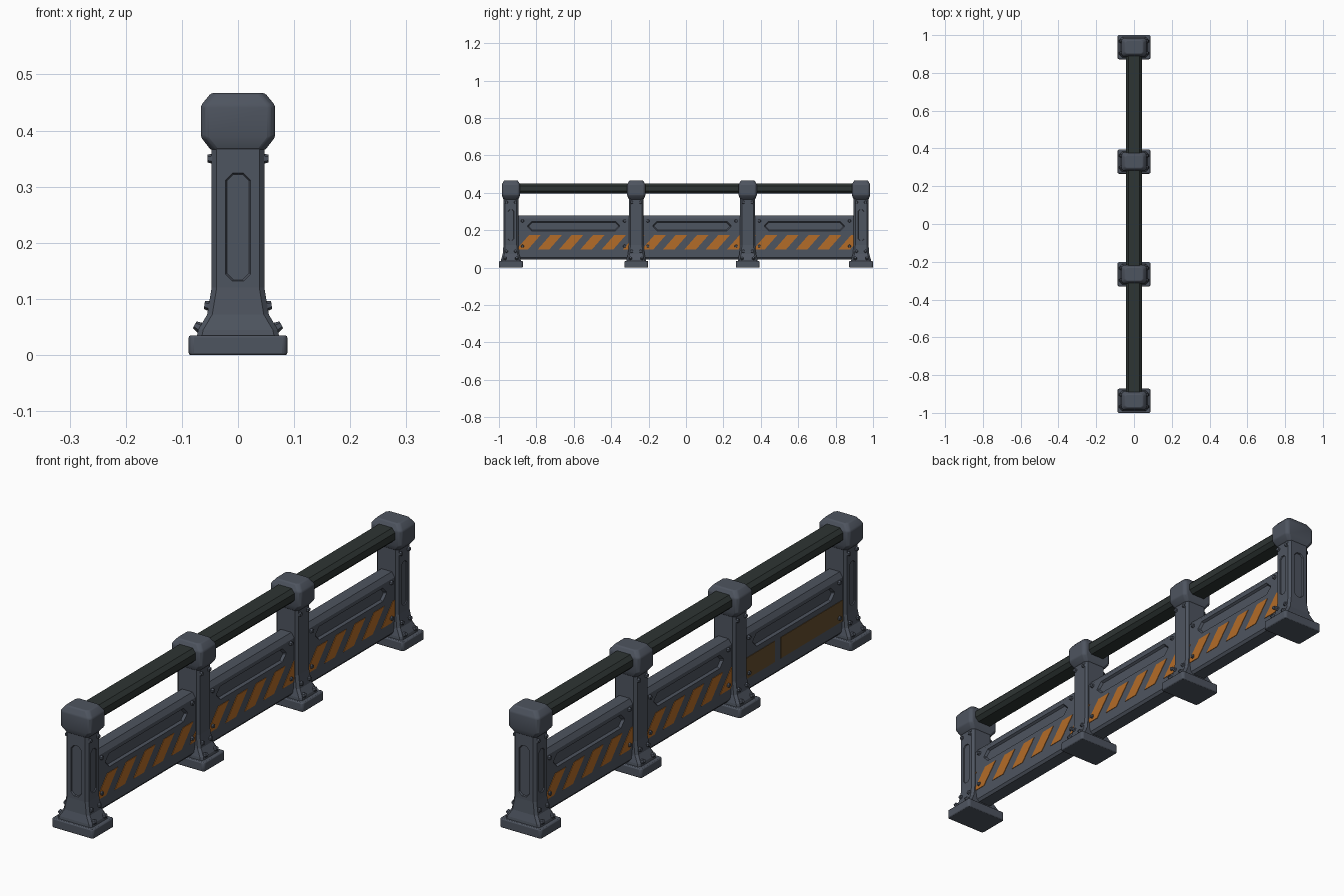
import bpy, bmesh, math
from mathutils import Matrix, Vector

old = bpy.data.objects.get("Cube")
if old:
    bpy.data.objects.remove(old, do_unlink=True)


def material(name, rgb):
    m = bpy.data.materials.new(name)
    m.use_nodes = True
    m.diffuse_color = (*rgb, 1)
    bsdf = next(n for n in m.node_tree.nodes if n.type == "BSDF_PRINCIPLED")
    bsdf.inputs["Base Color"].default_value = (*rgb, 1)
    bsdf.inputs["Roughness"].default_value = 0.7
    return m


STEEL = material("slate grey steel", (0.076, 0.089, 0.115))
RAIL = material("dark green grey", (0.027, 0.035, 0.033))
ORANGE = material("hazard orange", (0.456, 0.150, 0.021))
BROWN = material("worn brown", (0.13, 0.075, 0.026))
Z = Vector((0, 0, 1))


def finish(name, bm, mat, bevel=0):
    bmesh.ops.recalc_face_normals(bm, faces=bm.faces)
    me = bpy.data.meshes.new(name)
    bm.to_mesh(me)
    bm.free()
    me.materials.append(mat)
    ob = bpy.data.objects.new(name, me)
    bpy.context.collection.objects.link(ob)
    if bevel:
        mod = ob.modifiers.new("soft edges", "BEVEL")
        mod.width, mod.segments, mod.limit_method = bevel, 2, "ANGLE"
    return ob


def loft(bm, rings):
    """Skin a stack of equal point loops and cap both ends."""
    loops = [[bm.verts.new(p) for p in r] for r in rings]
    n = len(loops[0])
    for a, b in zip(loops, loops[1:]):
        for i in range(n):
            bm.faces.new((a[i], a[(i + 1) % n], b[(i + 1) % n], b[i]))
    bm.faces.new(loops[0])
    bm.faces.new(loops[-1])


def octagon(hx, hy, c):
    """Rectangle with cut corners."""
    return [(hx, hy - c), (hx - c, hy), (c - hx, hy), (-hx, hy - c),
            (-hx, c - hy), (c - hx, -hy), (hx - c, -hy), (hx, c - hy)]


def frame(normal, loc):
    """Local u, v, w axes mapped to sideways, up and outward."""
    n = Vector(normal)
    m = Matrix((Z.cross(n), Z, n)).transposed().to_4x4()
    m.translation = loc
    return m


def carve(ob, outer, inner, depth, normal, loc):
    """Sink a slope-sided recess into one side of a part."""
    bm = bmesh.new()
    loft(bm, [[(u, v, 0.004) for u, v in outer], [(u, v, -depth) for u, v in inner]])
    bm.transform(frame(normal, loc))
    cutter = finish("recess_cutter", bm, STEEL)
    cutter.hide_render = True
    mod = ob.modifiers.new("recess", "BOOLEAN")
    mod.operation, mod.object = "DIFFERENCE", cutter
    bpy.context.view_layer.objects.active = ob
    bpy.ops.object.modifier_apply(modifier=mod.name)
    bpy.data.objects.remove(cutter, do_unlink=True)


def bolts(name, spots):
    """Hexagonal bolt heads from (location, outward direction) pairs."""
    bm = bmesh.new()
    for loc, out in spots:
        m = Vector(out).to_track_quat("Z", "Y").to_matrix().to_4x4()
        m.translation = loc
        bmesh.ops.create_cone(bm, cap_ends=True, segments=6, radius1=0.01,
                              radius2=0.007, depth=0.012, matrix=m)
    return finish(name, bm, STEEL)


def post(label, y, end):
    # foot plate
    bm = bmesh.new()
    loft(bm, [[(a, b + y, z) for a, b in octagon(0.088, 0.064, 0.006)] for z in (0, 0.035)])
    finish(label + "_foot", bm, STEEL, 0.004)
    # flared shaft
    bm = bmesh.new()
    sections = [(0.03, 0.074, 0.054), (0.045, 0.071, 0.052), (0.072, 0.055, 0.044),
                (0.12, 0.047, 0.040), (0.38, 0.047, 0.040)]
    loft(bm, [[(a, b + y, z) for a, b in octagon(hx, hy, 0.009)] for z, hx, hy in sections])
    shaft = finish(label + "_shaft", bm, STEEL)
    if end:
        carve(shaft, octagon(0.024, 0.098, 0.013), octagon(0.02, 0.094, 0.012),
              0.005, (0, end, 0), (0, y + end * 0.04, 0.228))
        for s in (-1, 1):
            carve(shaft, octagon(0.018, 0.085, 0.01), octagon(0.015, 0.082, 0.009),
                  0.004, (s, 0, 0), (s * 0.047, y, 0.228))
    # chamfered head
    bm = bmesh.new()
    sections = [(0.365, 0.048, 0.040), (0.388, 0.066, 0.049),
                (0.445, 0.066, 0.049), (0.467, 0.048, 0.036)]
    loft(bm, [[(a, b + y, z) for a, b in octagon(hx, hy, 0.01)] for z, hx, hy in sections])
    finish(label + "_head", bm, STEEL, 0.004)
    # bolts on both flanks
    spots = []
    for s in (-1, 1):
        for dy in (-0.024, 0.024):
            spots += [((s * 0.048, y + dy, 0.35), (s, 0, 0)),
                      ((s * 0.054, y + dy, 0.088), (s, 0, 0.15)),
                      ((s * 0.072, y + dy * 1.3, 0.051), (s, 0, 0.55))]
    bolts(label + "_bolts", spots)


def plates(name, shapes, half, mat, normal, loc):
    """Thin painted plates trimmed to the panel width."""
    bm = bmesh.new()
    for shape in shapes:
        loft(bm, [[(u, v, w) for u, v in shape] for w in (-0.002, 0.002)])
    for s in (-1, 1):
        geom = bm.verts[:] + bm.edges[:] + bm.faces[:]
        bmesh.ops.bisect_plane(bm, geom=geom, plane_co=(s * half, 0, 0),
                               plane_no=(s, 0, 0), clear_outer=True)
    bm.transform(frame(normal, loc))
    finish(name, bm, mat)


def panel(label, y0, y1, worn):
    mid, half = (y0 + y1) / 2, (y1 - y0) / 2 - 0.04
    thick = 0.034
    # slab with chamfered top and bottom edges
    side = [(thick, 0.055), (thick, 0.262), (0.022, 0.28), (-0.022, 0.28),
            (-thick, 0.262), (-thick, 0.055), (-0.026, 0.045), (0.026, 0.045)]
    bm = bmesh.new()
    loft(bm, [[(x, y, z) for x, z in side] for y in (y0 + 0.02, y1 - 0.02)])
    slab = finish(label, bm, STEEL)
    spots = []
    for s in (-1, 1):
        # long upper recess
        carve(slab, octagon(half - 0.045, 0.028, 0.025), octagon(half - 0.056, 0.02, 0.018),
              0.009, (s, 0, 0), (s * thick, mid, 0.222))
        # hazard stripes
        low, high, lean, wide, step = -0.04, 0.04, 0.07, 0.062, 0.114
        if worn and s < 0:
            blocks = [(-half, 0.18 - half), (0.215 - half, half)]
            shapes = [[(a, low), (b, low), (b, high), (a, high)] for a, b in blocks]
            paint = BROWN
        else:
            starts = [k * step - half - 0.012 for k in range(-1, int(2 * half / step) + 2)]
            shapes = [[(a, low), (a + wide, low), (a + wide + lean, high), (a + lean, high)]
                      for a in starts if a < half]
            paint = ORANGE
        plates(f"{label}_stripes_{'left' if s > 0 else 'right'}", shapes, half, paint,
               (s, 0, 0), (s * thick, mid, 0.136))
        # corner bolts
        spots += [((s * (thick + 0.002), mid + e * (half - 0.022), z), (s, 0, 0))
                  for e in (-1, 1) for z in (0.25, 0.115)]
    bolts(label + "_bolts", spots)


# posts and panels along the barrier
ys = [-0.936, -0.266, 0.33, 0.936]
names = ["front", "front_middle", "back_middle", "back"]
for name, y, end in zip(names, ys, (-1, 0, 0, 1)):
    post(name + "_post", y, end)
for i, name in enumerate(["front", "middle", "back"]):
    panel(name + "_panel", ys[i], ys[i + 1], i == 0)

# handrail
bm = bmesh.new()
loft(bm, [[(x, y, z + 0.424) for x, z in octagon(0.042, 0.027, 0.014)]
          for y in (ys[0], ys[-1])])
finish("handrail", bm, RAIL)

# smooth shading with crisp edges
for ob in bpy.context.scene.objects:
    if ob.type == "MESH" and ob.name.endswith(("_head", "_foot")):
        bpy.ops.object.select_all(action="DESELECT")
        ob.select_set(True)
        bpy.context.view_layer.objects.active = ob
        bpy.ops.object.shade_smooth_by_angle(angle=math.radians(35))
